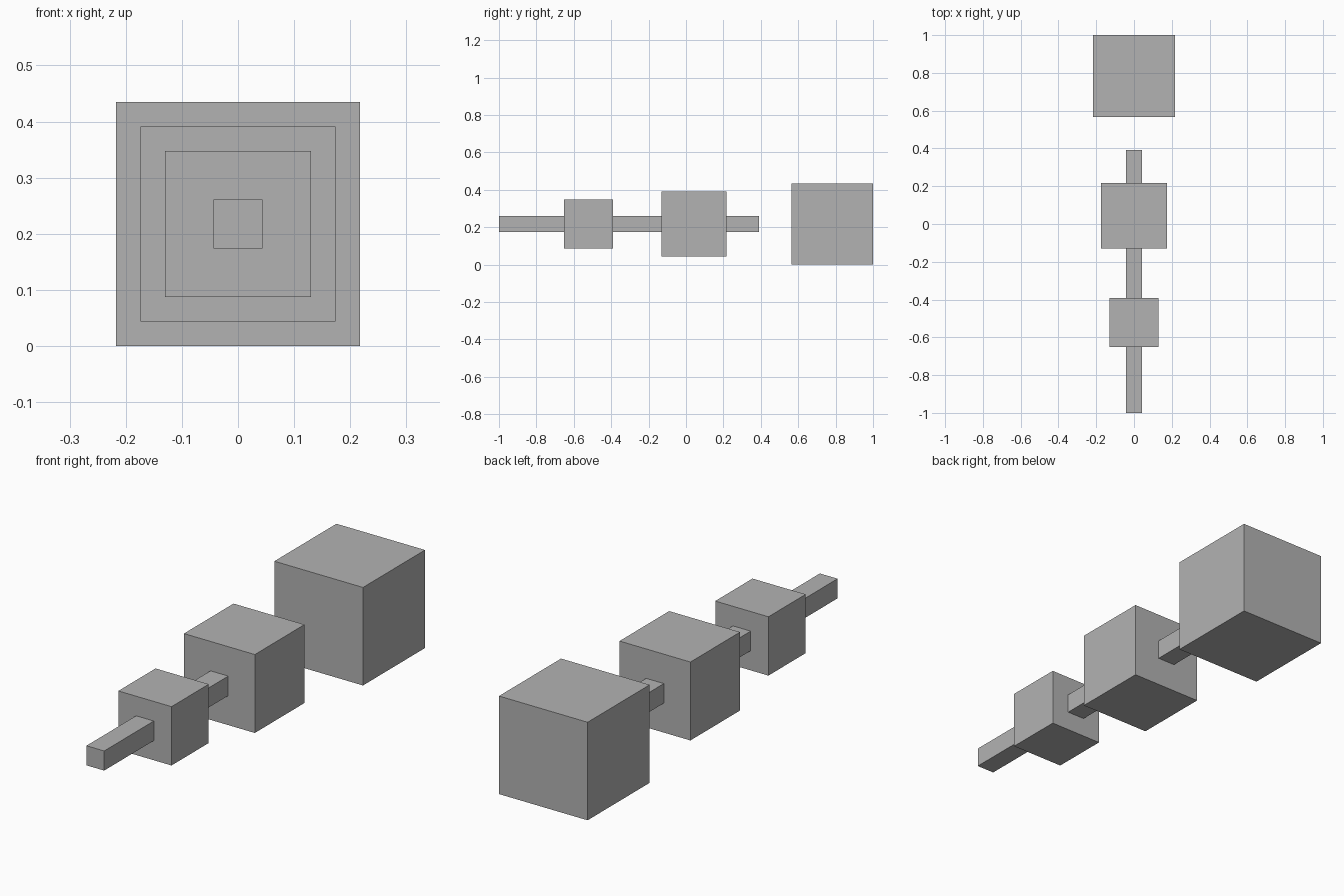
import bpy

if "Cube" in bpy.data.objects:
    bpy.data.objects.remove(bpy.data.objects["Cube"])

U = 2 / 23          # module: thickness of the bar
MID_Z = 2.5 * U     # common axis height

grey = bpy.data.materials.new("plain grey")
grey.diffuse_color = (0.45, 0.45, 0.45, 1)
grey.use_nodes = True
grey.node_tree.nodes["Principled BSDF"].inputs["Base Color"].default_value = grey.diffuse_color


def block(name, y, size_xz, length):
    """Square block centred on the long axis, measured in modules."""
    bpy.ops.mesh.primitive_cube_add(size=1, location=(0, y * U, MID_Z))
    ob = bpy.context.object
    ob.name = name
    ob.scale = (size_xz * U, length * U, size_xz * U)
    bpy.ops.object.transform_apply(location=False, rotation=False, scale=True)
    ob.data.materials.append(grey)


# Long bar running through the two smaller cubes
block("bar", -3.5, 1, 16)

# Cubes growing in size towards the back; the largest one stands free
block("small_cube", -6, 3, 3)
block("medium_cube", 0.5, 4, 4)
block("large_cube", 9, 5, 5)
